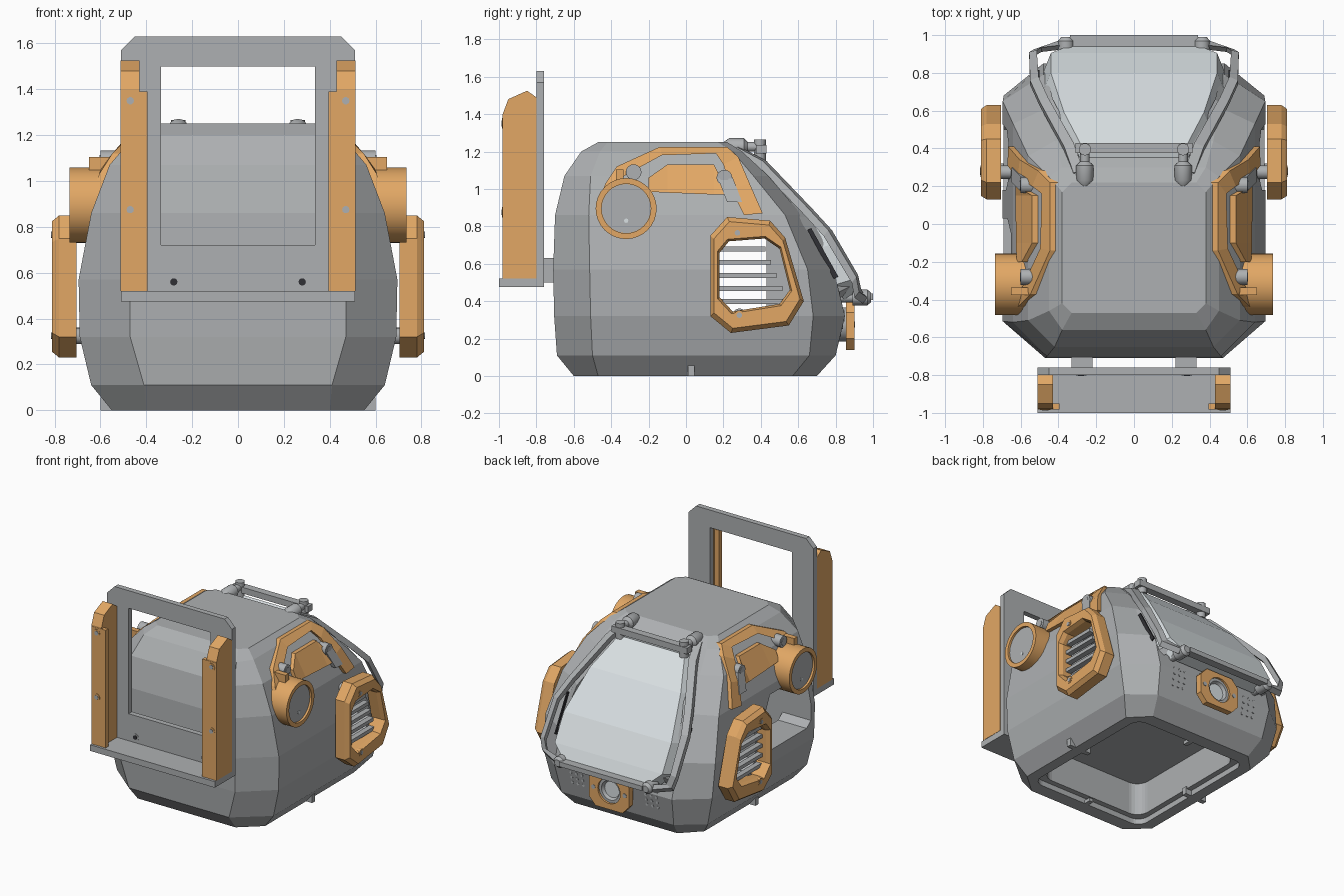
import bpy, bmesh, math

if "Cube" in bpy.data.objects:
    bpy.data.objects.remove(bpy.data.objects["Cube"], do_unlink=True)


def material(name, rgb):
    m = bpy.data.materials.new(name)
    m.use_nodes = True
    m.diffuse_color = (*rgb, 1)
    m.node_tree.nodes["Principled BSDF"].inputs["Base Color"].default_value = (*rgb, 1)
    return m


GREY = material("grey metal", (.42, .435, .445))
ORANGE = material("orange trim", (.76, .39, .13))
GLASS = material("pale glass", (.70, .75, .77))
DARK = material("dark holes", (.03, .03, .035))


def loft(name, loops, mat, wrap=False):
    """Bridge point loops; cap the ends, or join last to first."""
    bm = bmesh.new()
    rows = [[bm.verts.new(p) for p in lp] for lp in loops]
    n = len(rows[0])
    pairs = list(zip(rows, rows[1:])) + ([(rows[-1], rows[0])] if wrap else [])
    for a, b in pairs:
        for i in range(n):
            j = (i + 1) % n
            bm.faces.new((a[i], a[j], b[j], b[i]))
    if not wrap:
        bm.faces.new(rows[0][::-1])
        bm.faces.new(rows[-1])
    bmesh.ops.recalc_face_normals(bm, faces=bm.faces[:])
    me = bpy.data.meshes.new(name)
    bm.to_mesh(me)
    bm.free()
    ob = bpy.data.objects.new(name, me)
    bpy.context.collection.objects.link(ob)
    me.materials.append(mat)
    return ob


def at(axis, p, d):
    """Put a 2D point on the plane at depth d along the axis."""
    return {"x": (d, *p), "y": (p[0], d, p[1]), "z": (*p, d)}[axis]


def prism(name, axis, pts, a, b, mat=GREY):
    return loft(name, [[at(axis, p, d) for p in pts] for d in (a, b)], mat)


def box(name, x, y, z, mat=GREY):
    return prism(name, "z", [(x[0], y[0]), (x[1], y[0]), (x[1], y[1]), (x[0], y[1])], *z, mat)


def circle(c, r, n=24):
    return [(c[0] + r * math.cos(math.tau * i / n), c[1] + r * math.sin(math.tau * i / n)) for i in range(n)]


def turned(name, axis, c, steps, mat=GREY, n=24):
    """Round part from (radius, depth) steps."""
    ob = loft(name, [[at(axis, p, d) for p in circle(c, r, n)] for r, d in steps], mat)
    ob.data.shade_smooth()
    ob.data.set_sharp_from_angle(angle=math.radians(35))
    return ob


def bolt(name, axis, c, a, b, r=.028, mat=GREY, centre=GREY):
    turned(name, axis, c, [(r, a), (r, b)], mat, 16)
    e = .003 if b > a else -.003
    turned(name + "_socket", axis, c, [(r * .58, b), (r * .58, b + e)], centre, 10)


def band(name, s, outer, inner, depth):
    """Flat strip between two 3D edge paths, mirrored by s."""
    loft(name, [[(s * x, y - d * .6, z - d * .8) for (x, y, z), d in ((a, 0), (b, 0), (b, depth), (a, depth))]
                for a, b in zip(outer, inner)], GREY)


def cut(ob, cutters):
    for c in cutters:
        m = ob.modifiers.new("cut", "BOOLEAN")
        m.operation, m.object, m.solver = "DIFFERENCE", c, "EXACT"
    me = bpy.data.meshes.new_from_object(ob.evaluated_get(bpy.context.evaluated_depsgraph_get()))
    ob.modifiers.clear()
    ob.data = me
    for c in cutters:
        bpy.data.objects.remove(c, do_unlink=True)


def round_rect(w, y0, y1, r, n=6):
    pts = []
    for k, (cx, cy) in enumerate([(w - r, y1 - r), (r - w, y1 - r), (r - w, y0 + r), (w - r, y0 + r)]):
        for i in range(n + 1):
            t = math.pi / 2 * (k + i / n)
            pts.append((cx + r * math.cos(t), cy + r * math.sin(t)))
    return pts


# Body sections: height, half width, front y, front half width, front side y, rear y, rear half width, rear side y
SECTIONS = [
    (0, .55, -.60, .40, -.47, .70, .42, .57), (.11, .64, -.69, .41, -.50, .80, .46, .66),
    (.32, .69, -.705, .47, -.51, .85, .48, .68), (.57, .695, -.71, .47, -.515, .79, .48, .65),
    (.86, .64, -.70, .46, -.52, .62, .45, .53), (1.07, .56, -.65, .42, -.51, .44, .42, .36),
    (1.20, .45, -.56, .38, -.46, .30, .38, .25), (1.25, .38, -.47, .33, -.42, .22, .33, .17)]


def surface(z, k):
    for a, b in zip(SECTIONS, SECTIONS[1:]):
        if z <= b[0]:
            return a[k] + (b[k] - a[k]) * (z - a[0]) / (b[0] - a[0])
    return SECTIONS[-1][k]


loops = []
for z, w, yf, wf, sf, yb, wb, sb in SECTIONS:
    half = [(wf, yf), (w, sf), (w, sb), (wb, yb)]
    loops.append([(x, y, z) for x, y in half] + [(-x, y, z) for x, y in half[::-1]])
body = loft("body", loops, GREY)

VENT_OUT = [(.13, .75), (.22, .85), (.45, .83), (.53, .74), (.63, .40), (.55, .27), (.24, .23), (.13, .32)]
VENT_IN = [(.18, .66), (.23, .72), (.42, .735), (.50, .68), (.555, .46), (.50, .385), (.25, .345), (.18, .42)]

# Shallow base recess, inner chamber, vent openings and the side pocket
cut(body, [prism("base_recess", "z", round_rect(.47, -.5, .60, .08), -.1, .04),
           prism("base_cavity", "z", round_rect(.43, -.46, .56, .09), -.1, .28),
           box("chamber", (-.46, .46), (-.47, .43), (.335, .80)),
           prism("vent_hole_a", "x", VENT_IN, .44, .9),
           prism("vent_hole_b", "x", VENT_IN, -.9, -.44),
           prism("pocket", "x", [(-.47, .46), (-.42, .42), (.03, .42), (.03, .70), (-.05, .80), (-.47, .80)], -.9, -.44)])

# Handle frame and shelf
frame = prism("handle_frame", "y", [(-.51, .475), (.51, .475), (.51, 1.57), (.45, 1.63), (-.45, 1.63), (-.51, 1.57)], -.80, -.76)
cut(frame, [box("frame_hole", (-.335, .335), (-1, -.5), (.72, 1.5))])
box("shelf", (-.51, .51), (-1, -.80), (.475, .52))

BAND_OUT = [(-.45, .98), (-.43, 1.03), (-.37, 1.12), (-.14, 1.225), (.22, 1.225), (.28, 1.17), (.34, 1.03), (.41, .87)]
BAND_IN = [(-.40, .98), (-.38, 1.02), (-.33, 1.07), (-.13, 1.18), (.16, 1.19), (.20, 1.13), (.24, 1.0), (.31, .86)]
PANEL_TOP = [(-.20, 1.06), (-.10, 1.13), (.15, 1.13), (.18, 1.07)]
PANEL_LOW = [(-.20, .985), (-.10, .98), (.15, .97), (.22, .97)]

# Visor edge paths, from the roof down to the lower bar
RAIL_OUT = [(.32, .27, 1.225), (.37, .41, 1.15), (.50, .65, .90), (.55, .76, .78), (.555, .91, .53), (.53, .925, .45), (.40, .97, .42)]
RAIL_IN = [(.27, .29, 1.225), (.32, .43, 1.15), (.455, .67, .90), (.505, .78, .78), (.515, .92, .54), (.49, .935, .47), (.36, .95, .44)]
SEAL_OUT = [(.39, .27, 1.17), (.44, .40, 1.05), (.495, .60, .85), (.495, .69, .70), (.47, .82, .45)]
SEAL_IN = [(.29, .37, 1.15), (.34, .49, 1.04), (.43, .66, .85), (.45, .75, .70), (.42, .88, .48)]


def skin_strip(name, s, outer, inner, t, mat):
    """Raised strip that follows the body side."""
    sx = lambda p, d: (s * (surface(p[1], 1) + d), *p)
    loft(name, [[sx(a, -.03), sx(a, t), sx(b, t), sx(b, -.03)] for a, b in zip(outer, inner)], mat)


for s, side in ((1, "left"), (-1, "right")):
    # Handle posts
    prism(side + "_post", "x", [(-.98, .52), (-.80, .52), (-.80, 1.49), (-.85, 1.525), (-.95, 1.48), (-.98, 1.40)],
          s * .43, s * .512, ORANGE)
    box(side + "_post_flange", (s * .395, s * .51), (-.982, -.95), (.52, 1.39), ORANGE)
    for z in (.875, 1.35):
        bolt(side + "_post_bolt", "y", (s * .47, z), -.97, -.984, mat=ORANGE)
    bolt(side + "_frame_bolt", "y", (s * .28, .56), -.79, -.803, centre=DARK)
    box(side + "_frame_mount", (s * .22, s * .33), (-.77, -.66), (.50, .63))

    # Side vent
    def ring(pts, x, k=1.0):
        return [(s * x, .37 + (y - .37) * k, .54 + (z - .54) * k) for y, z in pts]
    loft(side + "_vent_frame", [ring(VENT_OUT, .705), ring(VENT_OUT, .78), ring(VENT_OUT, .81, .92),
                                ring(VENT_IN, .81, 1.06), ring(VENT_IN, .78), ring(VENT_IN, .705)], ORANGE, True)
    for i in range(5):
        z = .385 + .07 * i
        prism(side + "_vent_slat", "x", [(.18, z), (.545 - .03 * i, z), (.545 - .03 * i, z + .026), (.18, z + .026)], s * .71, s * .75)
    for c in ((.275, .765), (.285, .325)):
        turned(side + "_vent_stub", "x", c, [(.036, s * .6), (.036, s * .72)], GREY, 16)
        bolt(side + "_vent_bolt", "x", c, s * .77, s * .812, .026, ORANGE)

    # Round lamp, clip and trim
    turned(side + "_lamp", "x", (-.32, .895), [(.163, s * .5), (.163, s * .735), (.132, s * .735), (.132, s * .715)], ORANGE, 32)
    turned(side + "_lamp_lens", "x", (-.32, .895), [(.131, s * .70), (.131, s * .72)], GREY, 32)
    turned(side + "_lamp_dot", "x", (-.32, .83), [(.012, s * .72), (.012, s * .724)], GLASS, 8)
    box(side + "_lamp_clip", (s * .52, s * .65), (-.375, -.335), (1.04, 1.105), ORANGE)
    skin_strip(side + "_trim_band", s, BAND_OUT, BAND_IN, .03, ORANGE)
    skin_strip(side + "_trim_panel", s, PANEL_TOP, PANEL_LOW, .03, ORANGE)
    skin_strip(side + "_trim_leg", s, [(.17, 1.06), (.22, .93)], [(.25, 1.06), (.30, .93)], .035, GREY)
    for c in ((-.28, 1.09), (.205, 1.06)):
        bolt(side + "_trim_knob", "x", c, s * .5, s * .60, .042)

    # Visor rails, louvre strip and hinges
    band(side + "_visor_rail", s, RAIL_OUT, RAIL_IN, .04)
    band(side + "_visor_seal", s, SEAL_OUT, SEAL_IN, .07)
    prism(side + "_visor_strip", "x", [(.65, .78), (.67, .79), (.815, .53), (.79, .52)], s * .499, s * .508, DARK)
    turned(side + "_top_hinge", "y", (s * .26, 1.225), [(.025, .20), (.046, .23), (.046, .31), (.025, .33), (.025, .42)], GREY, 16)
    turned(side + "_top_hinge_post", "z", (s * .26, .395), [(.032, 1.15), (.032, 1.265)], GREY, 16)
    turned(side + "_low_hinge", "y", (s * .36, .42), [(.026, .80), (.026, .89), (.042, .89), (.042, .97), (.025, .99)], GREY, 16)

    # Rear speaker studs
    for i in range(3):
        for j in range(4):
            z = .22 + .04 * j
            y = surface(z, 5)
            turned(side + "_speaker_stud", "y", (s * (.26 + .045 * i), z), [(.01, y - .005), (.01, y + .003)], GREY, 8)
    box(side + "_base_tab", (s * .42, s * .60), (.01, .045), (0, .055))

for y, name in ((-.52, "front"), (.61, "rear")):
    box(name + "_base_tab", (-.016, .016), (y - .07, y + .07), (0, .025))

# Visor glass: half width, y, z down the curve
GLASS_ROWS = [(.27, .40, 1.165), (.37, .59, .98), (.44, .80, .71), (.44, .905, .52), (.34, .945, .43)]
loft("visor_glass", [[(-w - .04, y - .1, z - .03), (-w, y, z), (w, y, z), (w + .04, y - .1, z - .03)]
                     for w, y, z in GLASS_ROWS], GLASS)
box("visor_top_bar", (-.31, .31), (.375, .43), (1.19, 1.235))
box("visor_low_bar", (-.34, .34), (.94, 1.0), (.405, .44))

# Rear camera plate
plate = prism("rear_plate", "y", [(-.165, .20), (-.11, .14), (.11, .14), (.165, .20), (.165, .34), (.11, .40), (-.11, .40), (-.165, .34)],
              .855, .90, ORANGE)
cut(plate, [prism("plate_hole", "y", circle((0, .275), .092), .7, 1, ORANGE)])
turned("rear_lens_ring", "y", (0, .275), [(.092, .80), (.092, .885), (.072, .885), (.06, .86)])
turned("rear_lens", "y", (0, .275), [(.06, .855), (.06, .864)], GLASS)
for x in (-.128, .128):
    turned("rear_plate_bolt", "y", (x, .275), [(.016, .89), (.016, .903)], GREY, 12)
